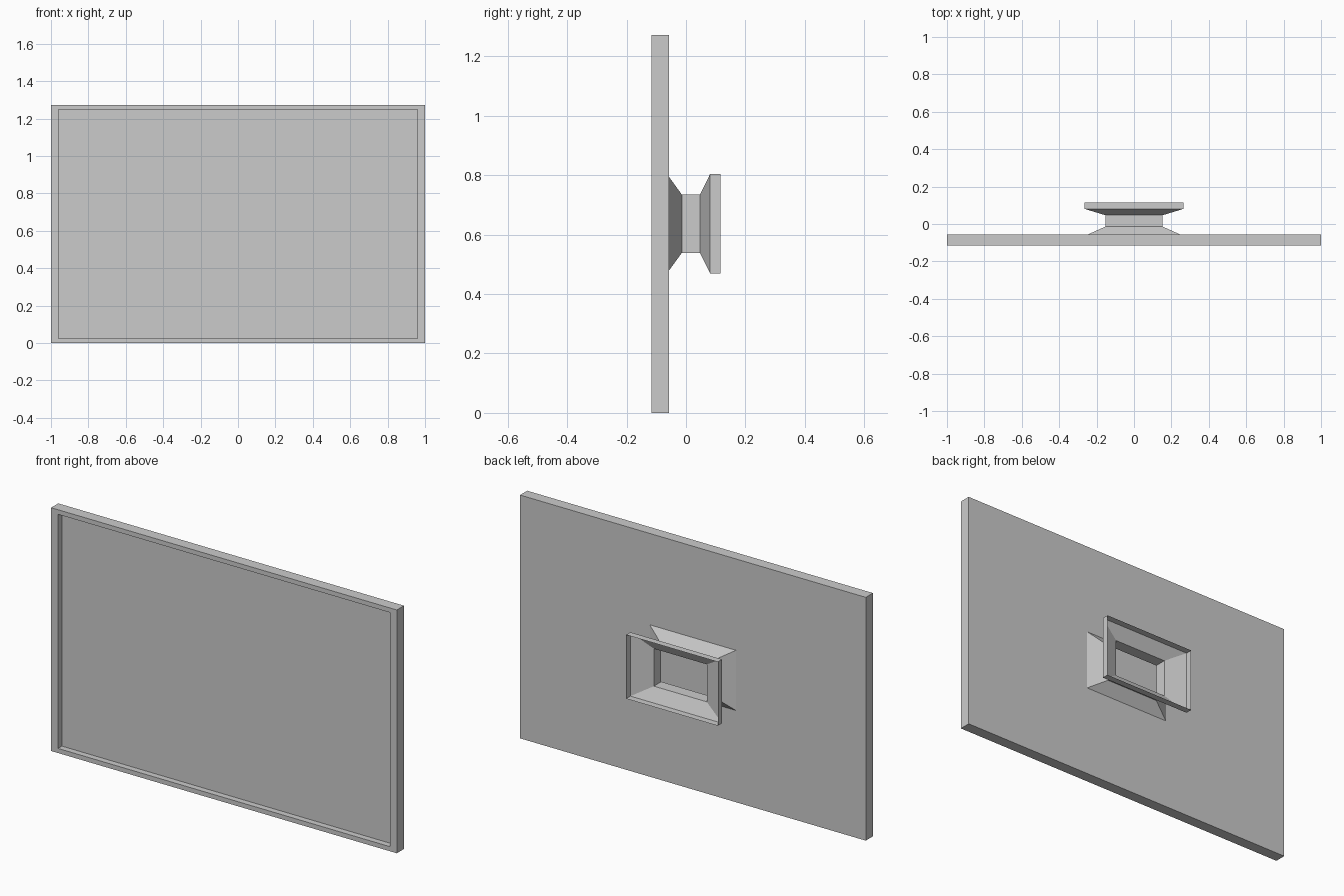
import bpy, bmesh

if "Cube" in bpy.data.objects:
    bpy.data.objects.remove(bpy.data.objects["Cube"])


def rect(bm, y, hx, hz, cz):
    """Rectangle of four verts facing along y."""
    return [bm.verts.new((sx * hx, y, cz + sz * hz))
            for sx, sz in ((-1, -1), (1, -1), (1, 1), (-1, 1))]


def loft(name, rings, cz, capped):
    """Bridge rectangular rings (y, half width, half height) in order."""
    bm = bmesh.new()
    loops = [rect(bm, y, hx, hz, cz) for y, hx, hz in rings]
    for a, b in zip(loops, loops[1:]):
        for i in range(4):
            j = (i + 1) % 4
            bm.faces.new((a[i], a[j], b[j], b[i]))
    if capped:
        bm.faces.new(loops[0])
        bm.faces.new(loops[-1])
    bmesh.ops.recalc_face_normals(bm, faces=bm.faces)
    mesh = bpy.data.meshes.new(name)
    bm.to_mesh(mesh)
    bm.free()
    obj = bpy.data.objects.new(name, mesh)
    bpy.context.collection.objects.link(obj)
    return obj


# Screen panel: back, outer sides, front bezel, recess walls and floor
loft("screen_panel", [
    (-0.057, 1.0, 0.636),
    (-0.116, 1.0, 0.636),
    (-0.116, 0.96, 0.612),
    (-0.084, 0.96, 0.612),
], 0.636, True)

# Wall mount: open thin-walled sleeve, flared at both ends
loft("wall_mount", [
    (-0.064, 0.265, 0.167),
    (-0.014, 0.153, 0.098),
    (0.047, 0.153, 0.098),
    (0.081, 0.265, 0.167),
    (0.116, 0.265, 0.167),
], 0.637, False)
